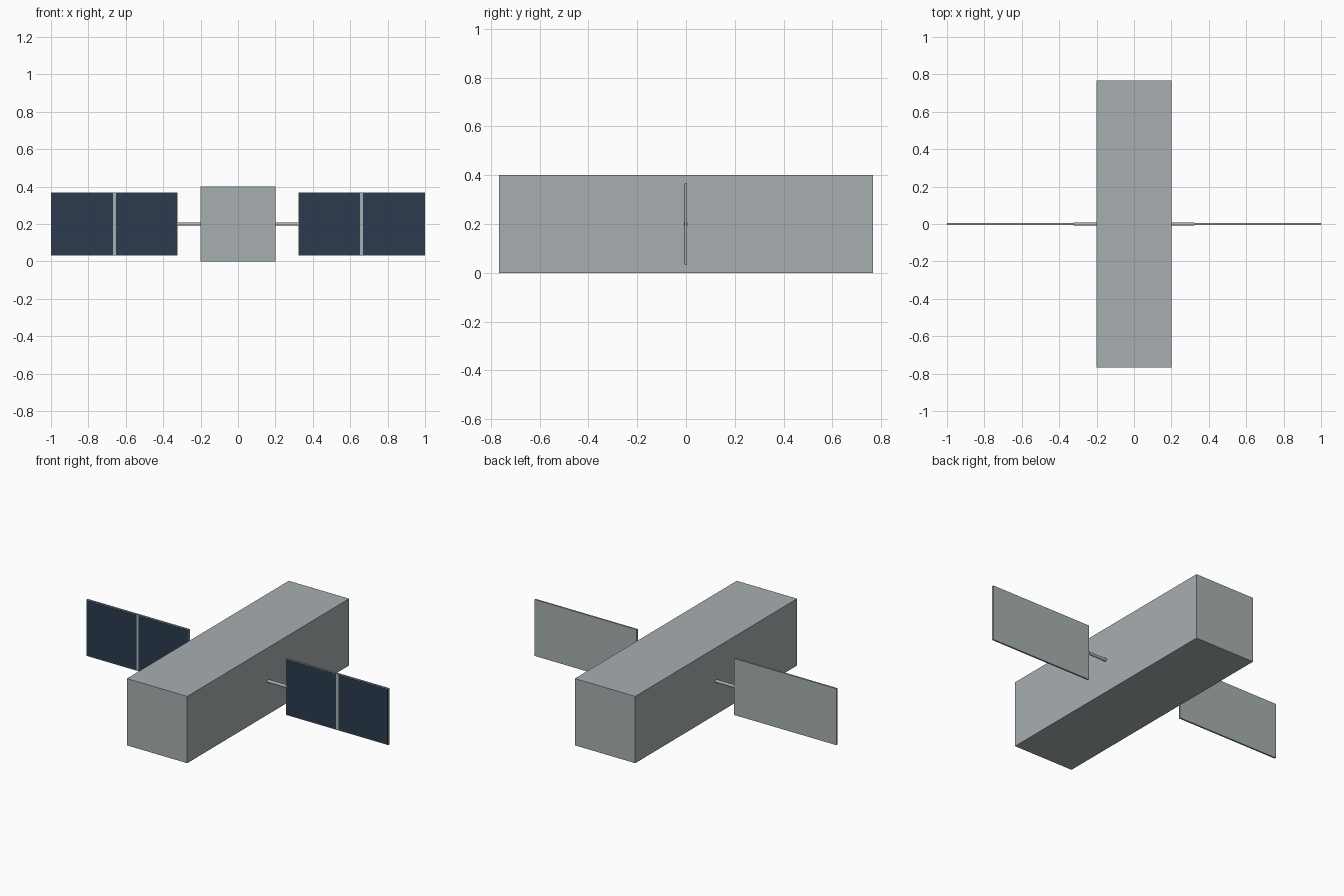
import bpy
import math

default = bpy.data.objects.get("Cube")
if default:
    bpy.data.objects.remove(default, do_unlink=True)


def make_material(name, color):
    mat = bpy.data.materials.new(name)
    mat.use_nodes = True
    mat.diffuse_color = (*color, 1)
    mat.node_tree.nodes["Principled BSDF"].inputs["Base Color"].default_value = (*color, 1)
    return mat


grey = make_material("light_grey_metal", (0.39, 0.43, 0.44))
navy = make_material("navy_solar_cell", (0.025, 0.042, 0.077))


def box(name, low, high, mat):
    """Axis-aligned box between two corners."""
    center = [(a + b) / 2 for a, b in zip(low, high)]
    bpy.ops.mesh.primitive_cube_add(size=1, location=center)
    obj = bpy.context.object
    obj.name = name
    obj.scale = [b - a for a, b in zip(low, high)]
    bpy.ops.object.transform_apply(location=False, rotation=False, scale=True)
    obj.data.materials.append(mat)
    return obj


# Main body
WIDTH, LENGTH, HEIGHT = 0.4, 1.532, 0.4
MID = HEIGHT / 2
box("body", (-WIDTH / 2, -LENGTH / 2, 0), (WIDTH / 2, LENGTH / 2, HEIGHT), grey)

# Solar wings
INNER, OUTER = 0.323, 1.0
HALF_HEIGHT, HALF_THICK = 0.169, 0.005
RIM, DIVIDER = 0.004, 0.016
CELL_DEPTH = 0.001
cell_width = (OUTER - INNER - 2 * RIM - DIVIDER) / 2

for side, sign in (("left", 1), ("right", -1)):
    def wing_box(name, x0, x1, y0, y1, half_z, mat):
        xs = sorted((sign * x0, sign * x1))
        box(f"{side}_{name}", (xs[0], y0, MID - half_z), (xs[1], y1, MID + half_z), mat)

    # Panel backing
    wing_box("panel", INNER, OUTER, -HALF_THICK, HALF_THICK, HALF_HEIGHT, grey)

    # Two dark cells on the front, leaving a rim and a divider
    for label, start in (("inner", INNER + RIM), ("outer", OUTER - RIM - cell_width)):
        wing_box(f"{label}_cell", start, start + cell_width,
                 -HALF_THICK - CELL_DEPTH, -HALF_THICK, HALF_HEIGHT - RIM, navy)

    # Boom joining panel to body
    root = WIDTH / 2 - 0.01
    bpy.ops.mesh.primitive_cylinder_add(
        vertices=16, radius=0.009, depth=INNER - root,
        location=(sign * (root + INNER) / 2, 0, MID), rotation=(0, math.pi / 2, 0))
    boom = bpy.context.object
    boom.name = f"{side}_boom"
    boom.data.materials.append(grey)
    bpy.ops.object.shade_smooth_by_angle()
